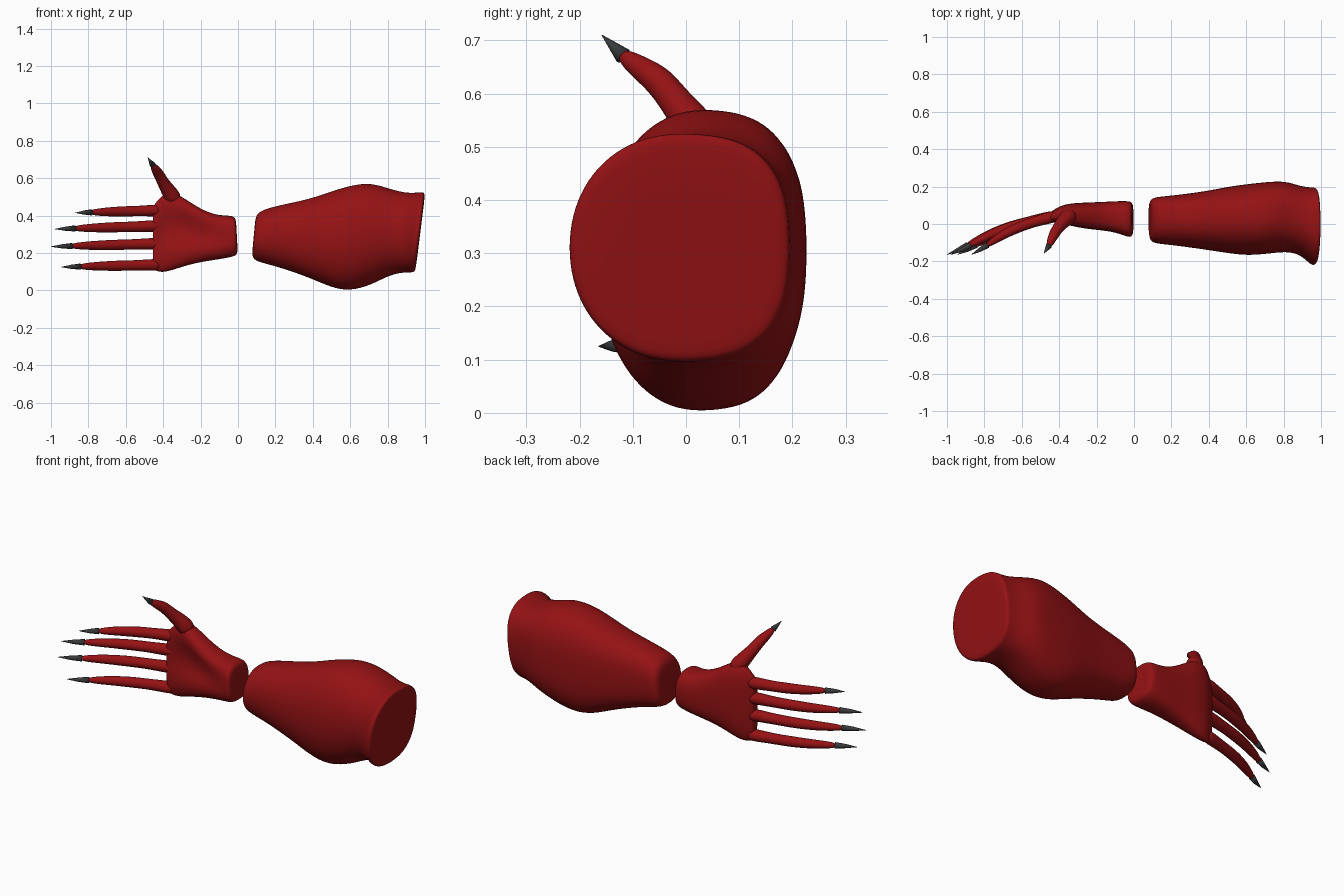
import bpy, bmesh
from math import sin, cos, pi, exp, copysign
from mathutils import Vector

cube = bpy.data.objects.get("Cube")
if cube:
    bpy.data.objects.remove(cube, do_unlink=True)


def make_material(name, colour):
    mat = bpy.data.materials.new(name)
    mat.use_nodes = True
    mat.diffuse_color = colour
    mat.node_tree.nodes["Principled BSDF"].inputs["Base Color"].default_value = colour
    return mat


skin = make_material("deep red skin", (0.30, 0.006, 0.007, 1))
horn = make_material("dark grey claw", (0.04, 0.042, 0.045, 1))


def skin_rings(name, rings, mat, levels):
    """Bridge closed rings of points into a capped, smooth solid."""
    bm = bmesh.new()
    loops = [[bm.verts.new(p) for p in ring] for ring in rings]
    count = len(loops[0])
    for a, b in zip(loops, loops[1:]):
        for i in range(count):
            j = (i + 1) % count
            bm.faces.new((a[i], a[j], b[j], b[i]))
    bm.faces.new(loops[0])
    bm.faces.new(loops[-1])
    bmesh.ops.recalc_face_normals(bm, faces=bm.faces)
    for face in bm.faces:
        face.smooth = True
    mesh = bpy.data.meshes.new(name)
    bm.to_mesh(mesh)
    bm.free()
    mesh.materials.append(mat)
    obj = bpy.data.objects.new(name, mesh)
    bpy.context.collection.objects.link(obj)
    if levels:
        mod = obj.modifiers.new("smooth form", 'SUBSURF')
        mod.levels = mod.render_levels = levels
    return obj


def shrink(ring, factor):
    centre = sum(ring, Vector()) / len(ring)
    return [centre.lerp(p, factor) for p in ring]


def limb(name, sections, front_power, back_power, sides=24):
    """Loft rounded sections along x: (x, y0, y1, z0, z1, lean, hollow)."""
    rings = []
    for x, y0, y1, z0, z1, lean, hollow in sections:
        ring = []
        for i in range(sides):
            c, s = cos(2 * pi * i / sides), sin(2 * pi * i / sides)
            power = 2 / (back_power if c > 0 else front_power)
            u = copysign(abs(c) ** power, c)
            t = copysign(abs(s) ** power, s)
            y = (y0 + y1) / 2 + u * (y1 - y0) / 2
            z = (z0 + z1) / 2 + t * (z1 - z0) / 2
            if c < 0:
                y += hollow * exp(-((t - 0.1) / 0.4) ** 2)
            ring.append(Vector((x + lean * t, y, z)))
        rings.append(ring)
    # extra flat rings keep the cut ends level
    rings.insert(0, shrink(rings[0], 0.5))
    rings.append(shrink(rings[-1], 0.5))
    return skin_rings(name, rings, skin, 2)


def tube(name, points, mat, levels, sides=12):
    """Round tube through (position, radius) points."""
    rings = []
    for i, (pos, radius) in enumerate(points):
        ahead = points[min(i + 1, len(points) - 1)][0]
        behind = points[max(i - 1, 0)][0]
        turn = (ahead - behind).to_track_quat('Z', 'Y')
        rings.append([pos + turn @ Vector((radius * cos(2 * pi * k / sides),
                                           radius * sin(2 * pi * k / sides), 0))
                      for k in range(sides)])
    return skin_rings(name, rings, mat, levels)


# Forearm with a swelling towards the elbow and a flared cut end
limb("forearm", [
    (0.084, -0.085, 0.125, 0.18, 0.395, 0.01, 0),
    (0.105, -0.105, 0.145, 0.153, 0.425, 0.01, 0),
    (0.20, -0.113, 0.152, 0.13, 0.453, 0, 0),
    (0.38, -0.138, 0.175, 0.068, 0.488, 0, 0),
    (0.50, -0.157, 0.20, 0.012, 0.532, 0, 0),
    (0.60, -0.17, 0.214, -0.006, 0.563, 0, 0),
    (0.71, -0.162, 0.226, 0.026, 0.58, 0, 0),
    (0.81, -0.148, 0.232, 0.075, 0.541, 0.01, 0),
    (0.89, -0.163, 0.202, 0.094, 0.52, 0.02, 0),
    (0.95, -0.225, 0.197, 0.094, 0.527, 0.026, 0),
    (0.968, -0.22, 0.196, 0.096, 0.527, 0.026, 0),
    (0.975, -0.205, 0.18, 0.112, 0.51, 0.025, 0),
], 2.1, 2.7)

# Palm: thick at the wrist, thin at the knuckles, hollow in front
limb("palm", [
    (-0.006, -0.06, 0.11, 0.198, 0.382, -0.005, 0),
    (-0.022, -0.077, 0.125, 0.18, 0.402, -0.005, 0),
    (-0.10, -0.05, 0.122, 0.166, 0.40, 0, 0.01),
    (-0.18, -0.043, 0.118, 0.154, 0.425, 0, 0.03),
    (-0.26, -0.036, 0.115, 0.137, 0.475, 0, 0.045),
    (-0.33, -0.022, 0.112, 0.114, 0.522, 0, 0.045),
    (-0.39, -0.002, 0.10, 0.096, 0.525, 0, 0.03),
    (-0.43, 0.004, 0.075, 0.098, 0.48, 0, 0.01),
    (-0.455, 0.01, 0.058, 0.115, 0.455, 0, 0),
], 2.8, 2.6)

# Fingers curl forwards: (fraction of length, y, radius)
finger_curve = [(0, 0.045, 0.034), (0.12, 0.03, 0.032), (0.28, 0.01, 0.028),
                (0.42, -0.012, 0.029), (0.58, -0.045, 0.026),
                (0.70, -0.078, 0.022), (0.83, -0.118, 0.014)]
claw_curve = [(0.81, -0.112, 0.0165), (0.9, -0.138, 0.011), (1, -0.164, 0.0008)]
fingers = {"index": (-0.87, 0.428, 0.415), "middle": (-0.98, 0.345, 0.328),
           "ring": (-1.0, 0.25, 0.234), "little": (-0.945, 0.137, 0.125)}
root = -0.41
for label, (tip, z_root, z_tip) in fingers.items():
    def along(curve):
        return [(Vector((root + (tip - root) * f, y, z_root + (z_tip - z_root) * f)), r)
                for f, y, r in curve]
    tube(label + "_finger", along(finger_curve), skin, 2)
    tube(label + "_claw", along(claw_curve), horn, 0)

# Thumb rising from the upper edge of the palm
tube("thumb", [
    (Vector((-0.33, 0.05, 0.47)), 0.05),
    (Vector((-0.37, 0.025, 0.53)), 0.042),
    (Vector((-0.405, -0.02, 0.585)), 0.031),
    (Vector((-0.425, -0.05, 0.625)), 0.03),
    (Vector((-0.442, -0.085, 0.648)), 0.024),
    (Vector((-0.458, -0.125, 0.676)), 0.014),
], skin, 2)
tube("thumb_claw", [
    (Vector((-0.456, -0.118, 0.671)), 0.0165),
    (Vector((-0.482, -0.158, 0.71)), 0.0008),
], horn, 0)
